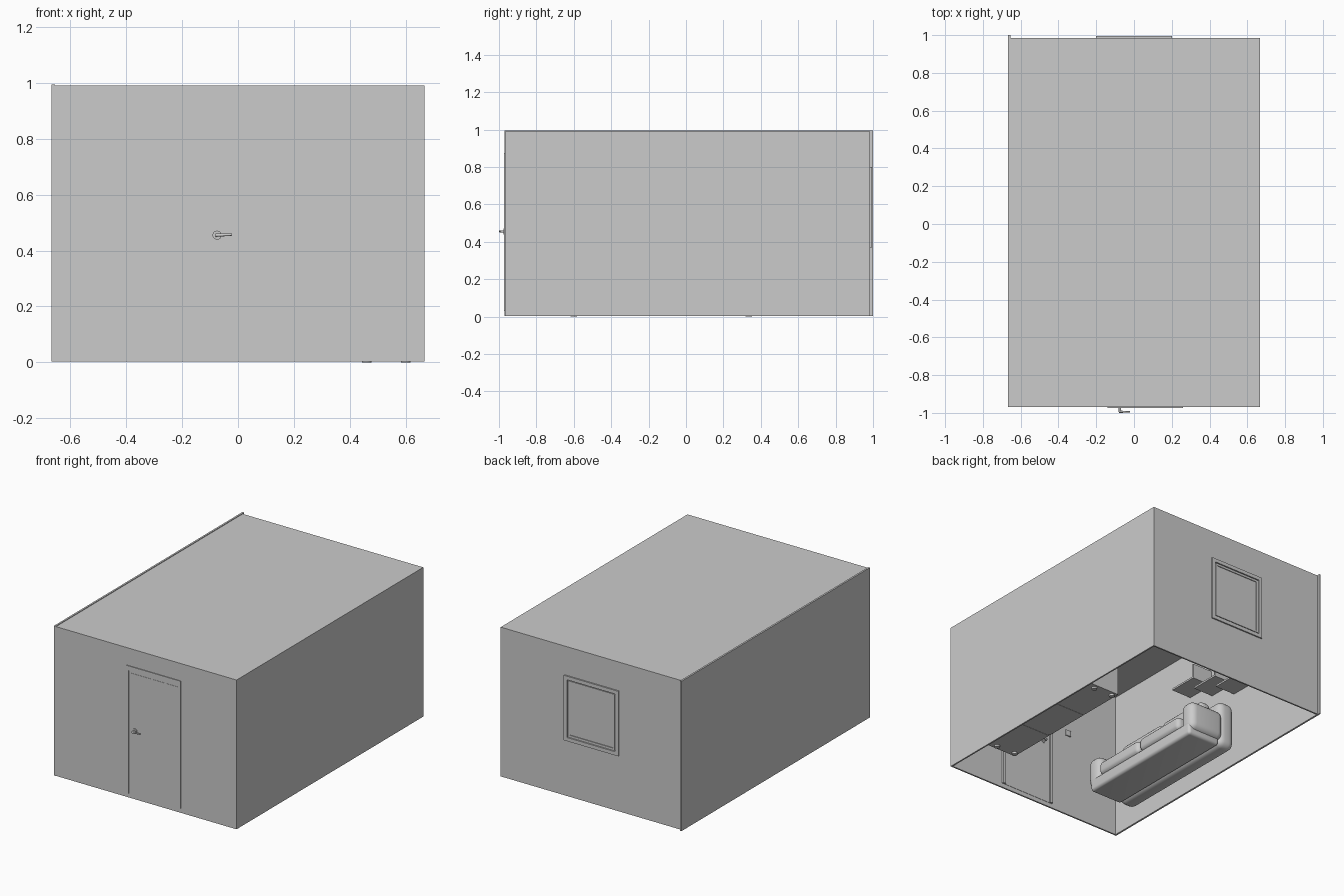
import bpy, bmesh, math
from mathutils import Matrix, Vector

if "Cube" in bpy.data.objects:
    bpy.data.objects.remove(bpy.data.objects["Cube"])

grey = bpy.data.materials.new("plain grey")
grey.diffuse_color = (0.6, 0.6, 0.6, 1)
grey.use_nodes = True
grey.node_tree.nodes["Principled BSDF"].inputs["Base Color"].default_value = grey.diffuse_color


def finish(name, bm, smooth=False):
    me = bpy.data.meshes.new(name)
    bm.to_mesh(me)
    bm.free()
    me.materials.append(grey)
    ob = bpy.data.objects.new(name, me)
    bpy.context.collection.objects.link(ob)
    if smooth:
        bpy.ops.object.select_all(action='DESELECT')
        ob.select_set(True)
        bpy.context.view_layer.objects.active = ob
        bpy.ops.object.shade_smooth_by_angle(angle=math.radians(35))
    return ob


def box(name, x, y, z, bevel=0.0):
    """Box from (min, max) ranges, optionally with rounded edges."""
    bm = bmesh.new()
    bmesh.ops.create_cube(bm, size=1)
    for v in bm.verts:
        v.co = Vector([(r[0] + r[1]) / 2 + c * (r[1] - r[0])
                       for r, c in zip((x, y, z), v.co)])
    if bevel:
        bmesh.ops.bevel(bm, geom=bm.edges[:], offset=bevel, segments=5,
                        profile=0.5, affect='EDGES')
    return finish(name, bm, bevel > 0)


def rod(name, a, b, r1, r2=None, sides=24):
    """Round rod from point a to point b."""
    a, b = Vector(a), Vector(b)
    d = b - a
    bm = bmesh.new()
    m = Matrix.Translation((a + b) / 2) @ d.to_track_quat('Z', 'Y').to_matrix().to_4x4()
    bmesh.ops.create_cone(bm, cap_ends=True, segments=sides, radius1=r1,
                          radius2=r1 if r2 is None else r2, depth=d.length, matrix=m)
    return finish(name, bm, True)


def frame(name, x, y, z, w, sill=True):
    """Upright rectangular frame made of rails."""
    box(name + "_left", (x[0], x[0] + w), y, z)
    box(name + "_right", (x[1] - w, x[1]), y, z)
    box(name + "_top", (x[0] + w, x[1] - w), y, (z[1] - w, z[1]))
    if sill:
        box(name + "_bottom", (x[0] + w, x[1] - w), y, (z[0], z[0] + w))


# Room shell, open underneath
T = 0.01
box("roof", (-0.655, 0.667), (-0.968, 0.985), (0.98, 0.99))
box("right_wall", (0.667 - T, 0.667), (-0.968, 0.985), (0.002, 0.98))
box("front_wall", (-0.655, 0.667 - T), (-0.968, -0.968 + T), (0.002, 0.98))
box("back_wall", (-0.655, 0.667 - T), (0.985 - T, 0.985), (0.002, 0.98))
box("left_wall", (-0.667, -0.655), (-0.970, 1.0), (0.002, 0.994))

# Door with its frame on both faces of the front wall
box("door_leaf", (-0.12, 0.24), (-0.9695, -0.956), (0.03, 0.83))
for side, y in (("outer", (-0.973, -0.968)), ("inner", (-0.958, -0.945))):
    box("door_lintel_" + side, (-0.14, 0.26), y, (0.845, 0.875))
    box("door_jamb_left_" + side, (-0.14, -0.12), y, (0.03, 0.845))
    box("door_jamb_right_" + side, (0.24, 0.26), y, (0.03, 0.845))

# Lever handle on each face of the door
for side, y, s in (("outer", -0.969, -1), ("inner", -0.957, 1)):
    rod("handle_rosette_" + side, (-0.075, y, 0.455), (-0.075, y + s * 0.006, 0.455), 0.016)
    rod("handle_neck_" + side, (-0.075, y, 0.455), (-0.075, y + s * 0.027, 0.455), 0.006)
    rod("handle_lever_" + side, (-0.08, y + s * 0.025, 0.455),
        (-0.022, y + s * 0.025, 0.457), 0.006, 0.004)

# Light switch beside the door
box("light_switch", (-0.29, -0.25), (-0.958, -0.95), (0.56, 0.60), 0.002)

# Window: outer trim, sash and pane
for side, y, s in (("outer", 0.985, 1), ("inner", 0.975, -1)):
    frame("window_trim_" + side, (-0.2, 0.2), sorted((y, y + s * 0.009)), (0.37, 0.80), 0.024)
    frame("window_sash_" + side, (-0.17, 0.17), sorted((y, y + s * 0.005)), (0.40, 0.77), 0.012)
box("window_latch", (-0.168, -0.16), (0.962, 0.97), (0.56, 0.62))

# Long low cabinet on the right wall: three modules with feet
y0, n, w = -0.63, 3, 0.332
for i in range(n):
    a = y0 + i * w
    box(f"cabinet_module_{i+1}", (0.44, 0.65), (a, a + w - 0.002), (0.012, 0.35))
    box(f"cabinet_door_{i+1}", (0.43, 0.4385), (a + 0.003, a + w - 0.005), (0.015, 0.33))
    box(f"cabinet_pull_{i+1}", (0.42, 0.43), (a + 0.12, a + 0.21), (0.27, 0.28))
box("cabinet_top", (0.425, 0.655), (y0 - 0.005, y0 + n * w + 0.003), (0.35, 0.362))
for i, y in enumerate((-0.6, 0.335)):
    for j, x in enumerate((0.46, 0.60)):
        rod(f"cabinet_foot_{i*2+j+1}", (x, y, 0), (x, y, 0.014), 0.017)

# Sofa facing the cabinet
box("sofa_base", (-0.45, -0.21), (-0.67, 0.28), (0.015, 0.10), 0.02)
box("sofa_backrest", (-0.57, -0.445), (-0.69, 0.29), (0.02, 0.34), 0.045)
for i, y in enumerate((-0.58, -0.195)):
    box(f"sofa_seat_cushion_{i+1}", (-0.45, -0.20), (y, y + 0.38), (0.09, 0.18), 0.03)
    box(f"sofa_back_cushion_{i+1}", (-0.47, -0.38), (y, y + 0.38), (0.17, 0.36), 0.035)
for name, y in (("front", (-0.70, -0.585)), ("back", (0.19, 0.305))):
    box(f"sofa_arm_{name}", (-0.47, -0.21), y, (0.05, 0.25), 0.045)

# Stepped shelves on the left wall above the sofa
for i, (y, z) in enumerate(((-0.24, 0.66), (-0.03, 0.58), (0.18, 0.50))):
    box(f"shelf_board_{i+1}", (-0.655, -0.51), (y, y + 0.19), (z, z + 0.012))
    box(f"shelf_side_{i+1}", (-0.655, -0.51), (y + 0.19, y + 0.202), (z, z + 0.1))
